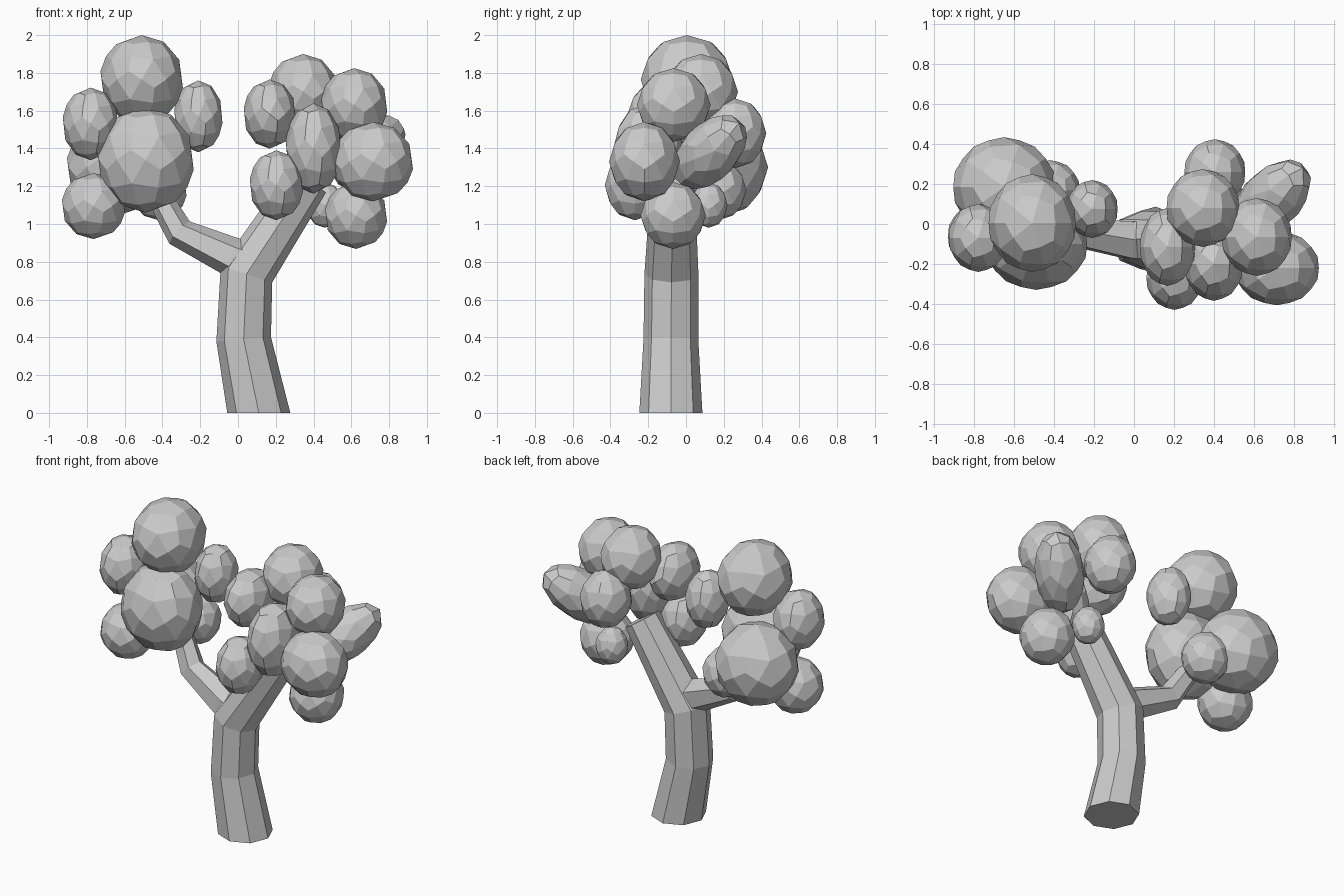
import bpy, bmesh
from mathutils import Vector, Matrix

if "Cube" in bpy.data.objects:
    bpy.data.objects.remove(bpy.data.objects["Cube"])


def add_object(name, bm):
    bmesh.ops.recalc_face_normals(bm, faces=bm.faces[:])
    mesh = bpy.data.meshes.new(name)
    bm.to_mesh(mesh)
    bm.free()
    ob = bpy.data.objects.new(name, mesh)
    bpy.context.collection.objects.link(ob)
    return ob


def limb(name, path, sides):
    """Faceted tube through (point, radius) pairs, rings mitred at the bends."""
    from math import cos, sin, tau
    bm = bmesh.new()
    pts = [Vector(p) for p, r in path]
    rings = []
    for i, (p, r) in enumerate(path):
        before = (pts[i] - pts[i - 1]).normalized() if i else Vector()
        after = (pts[i + 1] - pts[i]).normalized() if i + 1 < len(pts) else Vector()
        t = (before + after).normalized()
        if pts[i].z == 0:
            t = Vector((0, 0, 1))
        u = Vector((0, 1, 0)).cross(t).normalized()
        v = t.cross(u)
        rings.append([bm.verts.new(pts[i] + r * (cos(tau * k / sides) * u + sin(tau * k / sides) * v))
                      for k in range(sides)])
    for a, b in zip(rings, rings[1:]):
        for k in range(sides):
            n = (k + 1) % sides
            bm.faces.new((a[k], a[n], b[n], b[k]))
    bm.faces.new(rings[0][::-1])
    bm.faces.new(rings[-1])
    return add_object(name, bm)


def leaf_ball(name, centre, size, axis=None):
    """Sphere of 60 kite faces: every icosahedron triangle split in three."""
    ico = bmesh.new()
    bmesh.ops.create_icosphere(ico, subdivisions=1, radius=1)
    bm = bmesh.new()
    for f in ico.faces:
        c = [v.co for v in f.verts]
        mid = sum(c, Vector()).normalized()
        for i in range(3):
            kite = (c[i], (c[i] + c[(i + 1) % 3]).normalized(), mid, (c[i] + c[i - 1]).normalized())
            bm.faces.new([bm.verts.new(p) for p in kite])
    ico.free()
    bmesh.ops.remove_doubles(bm, verts=bm.verts[:], dist=1e-4)
    turn = Vector(axis).to_track_quat('Z', 'Y').to_matrix().to_4x4() if axis else Matrix()
    bm.transform(Matrix.Translation(centre) @ turn @ Matrix.Diagonal((*size, 1)))
    return add_object(name, bm)


# Trunk leaning into the right branch, and the thinner left branch
limb("trunk", [((.11, -.08, 0), .167), ((.03, -.08, .39), .145),
               ((.045, -.077, .735), .143), ((.37, -.07, 1.23), .115)], 8)
limb("left_branch", [((.07, -.08, .785), .12), ((-.03, -.08, .825), .105),
                     ((-.31, -.035, .955), .08), ((-.46, .03, 1.22), .06)], 6)

# Left crown: centre, radii
left = [((-.51, .005, 1.765), (.222, .245, .235)),
        ((-.49, -.1, 1.34), (.26, .23, .28)),
        ((-.65, .185, 1.3), (.26, .25, .26)),
        ((-.42, .17, 1.18), (.15, .15, .16)),
        ((-.765, -.06, 1.095), (.17, .17, .175)),
        ((-.78, -.07, 1.53), (.15, .17, .192)),
        ((-.21, .075, 1.57), (.13, .145, .19))]
# Right crown
right = [((.345, .08, 1.7), (.185, .195, .2)),
         ((.615, -.065, 1.63), (.178, .195, .195)),
         ((.168, -.115, 1.582), (.14, .195, .183)),
         ((.4, -.2, 1.4), (.15, .185, .24)),
         ((.715, -.22, 1.33), (.215, .187, .21)),
         ((.625, -.068, 1.045), (.167, .173, .177)),
         ((.203, -.27, 1.205), (.143, .16, .185)),
         ((.405, .26, 1.48), (.155, .165, .185)),
         ((.46, .12, 1.1), (.1, .1, .12))]
for side, balls in (("left", left), ("right", right)):
    for n, (centre, size) in enumerate(balls, 1):
        leaf_ball(f"{side}_foliage_{n}", centre, size)
# Slanted outer ball of the right crown
leaf_ball("right_foliage_slanted", (.69, .125, 1.38), (.15, .15, .27), (1, 1, 1))
